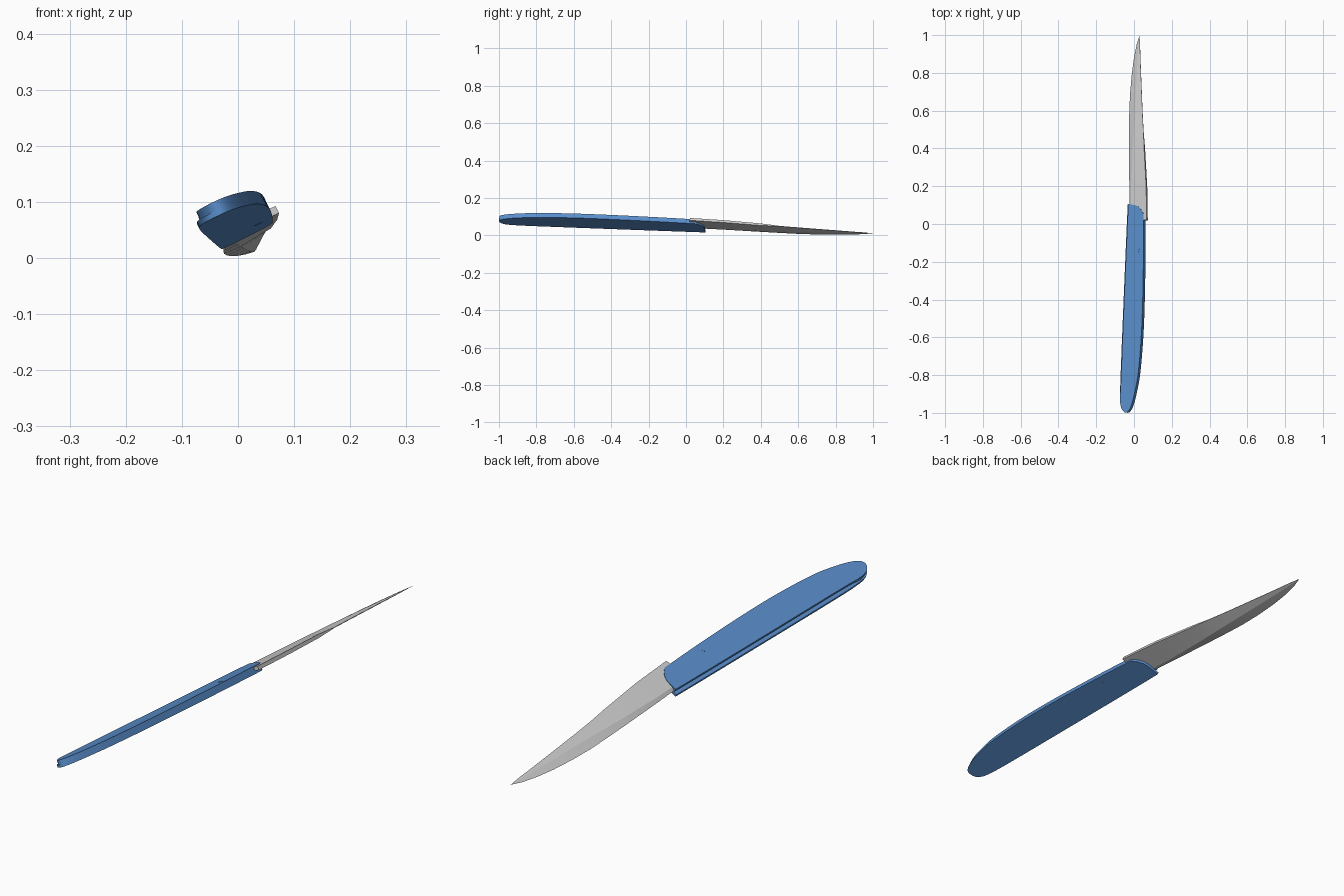
import bpy, bmesh, math
from mathutils import Vector
from mathutils.geometry import interpolate_bezier

if "Cube" in bpy.data.objects:
    bpy.data.objects.remove(bpy.data.objects["Cube"])

# The whole knife lies in one rolled and pitched plane
ROLL, PITCH = 0.48, 0.057
NORMAL = Vector((-ROLL, PITCH, 1)).normalized()

def on_plane(x, y, z0, h=0.0):
    return Vector((x, y, z0 + ROLL * x - PITCH * y)) + NORMAL * h

def finish(name, bm, mat=None, angle=30):
    bmesh.ops.recalc_face_normals(bm, faces=bm.faces)
    me = bpy.data.meshes.new(name)
    bm.to_mesh(me)
    bm.free()
    ob = bpy.data.objects.new(name, me)
    bpy.context.collection.objects.link(ob)
    if mat:
        me.materials.append(mat)
    bpy.ops.object.select_all(action='DESELECT')
    ob.select_set(True)
    bpy.context.view_layer.objects.active = ob
    bpy.ops.object.shade_smooth_by_angle(angle=math.radians(angle))
    return ob

def smooth_path(pts, steps=6):
    out = []
    for i in range(len(pts) - 1):
        p0, p1, p2, p3 = (Vector((*pts[min(max(j, 0), len(pts) - 1)], 0))
                          for j in (i - 1, i, i + 1, i + 2))
        seg = interpolate_bezier(p1, p1 + (p2 - p0) / 6, p2 - (p3 - p1) / 6, p2, steps + 1)
        out += [(v.x, v.y) for v in seg[:-1]]
    return out + [pts[-1]]

def plate(name, outline, z0, h_top, h_bottom, mat):
    bm = bmesh.new()
    top = [bm.verts.new(on_plane(x, y, z0, h_top)) for x, y in outline]
    low = [bm.verts.new(on_plane(x, y, z0, h_bottom)) for x, y in outline]
    bm.faces.new(top)
    bm.faces.new(low[::-1])
    n = len(top)
    for i in range(n):
        bm.faces.new((top[i], low[i], low[(i + 1) % n], top[(i + 1) % n]))
    return finish(name, bm, mat)

blue = bpy.data.materials.new("handle_blue")
blue.diffuse_color = (0.1, 0.27, 0.6, 1)
blue.use_nodes = True
blue.node_tree.nodes["Principled BSDF"].inputs["Base Color"].default_value = blue.diffuse_color

# Handle: two scales around a recessed core, leaving a slot on the left side
LEFT = [(-0.030, 0.105), (-0.035, 0.0), (-0.052, -0.4), (-0.068, -0.8)]
NOSE_RIGHT = [(-0.074, -0.92), (-0.070, -0.965), (-0.058, -0.99), (-0.042, -0.998),
              (-0.026, -0.985), (-0.011, -0.95), (0.004, -0.89), (0.022, -0.79),
              (0.038, -0.6), (0.046, -0.4), (0.050, -0.15), (0.050, 0.055)]
FRONT = [(0.050, 0.055), (0.034, 0.08), (0.010, 0.098), (-0.030, 0.105)]

def handle_outline(shift, nose_shift=0.0):
    left = [(x + shift, y) for x, y in LEFT]
    nose = [(x + nose_shift if i < 3 else x, y) for i, (x, y) in enumerate(NOSE_RIGHT)]
    front = FRONT[:-1] + [left[0]]
    return smooth_path(left + nose)[:-1] + smooth_path(front)[:-1]

TOP = 0.064
plate("upper_scale", handle_outline(0), TOP, 0, -0.010, blue)
plate("handle_core", handle_outline(0.012), TOP, -0.010, -0.016, blue)
plate("lower_scale", handle_outline(-0.010, -0.006), TOP, -0.016, -0.026, blue)

# Pivot pin through the handle
pin = [(0.025 + 0.007 * math.cos(a * math.pi / 8), -0.14 + 0.007 * math.sin(a * math.pi / 8))
       for a in range(16)]
plate("pivot_pin", pin, TOP, 0.0008, -0.0268, blue)

# Blade stations: y, edge x, ridge x, spine x, ridge half thickness, spine half thickness
STATIONS = [
    (0.02, -0.022, -0.014, 0.070, 0.007, 0.007),
    (0.20, -0.025, -0.012, 0.067, 0.007, 0.007),
    (0.40, -0.026, -0.004, 0.056, 0.007, 0.006),
    (0.50, -0.026, 0.002, 0.050, 0.007, 0.001),
    (0.60, -0.025, 0.007, 0.045, 0.0065, 0.001),
    (0.70, -0.020, 0.012, 0.041, 0.0055, 0.001),
    (0.80, -0.011, 0.017, 0.037, 0.004, 0.001),
    (0.88, 0.000, 0.021, 0.034, 0.003, 0.0008),
    (0.95, 0.014, 0.025, 0.032, 0.0015, 0.0005),
]
BLADE = 0.054
bm = bmesh.new()
rings = []
for y, xe, xr, xs, tr, ts in STATIONS:
    section = [(xe, 0), (xr, tr), (xs, ts), (xs, -ts), (xr, -tr)]
    rings.append([bm.verts.new(on_plane(x, y, BLADE, h)) for x, h in section])
for a, b in zip(rings, rings[1:]):
    for i in range(5):
        j = (i + 1) % 5
        bm.faces.new((a[i], a[j], b[j], b[i]))
bm.faces.new(rings[0])
tip = bm.verts.new(on_plane(0.029, 0.998, BLADE))
for i in range(5):
    bm.faces.new((rings[-1][i], rings[-1][(i + 1) % 5], tip))
finish("blade", bm, None, 12)
